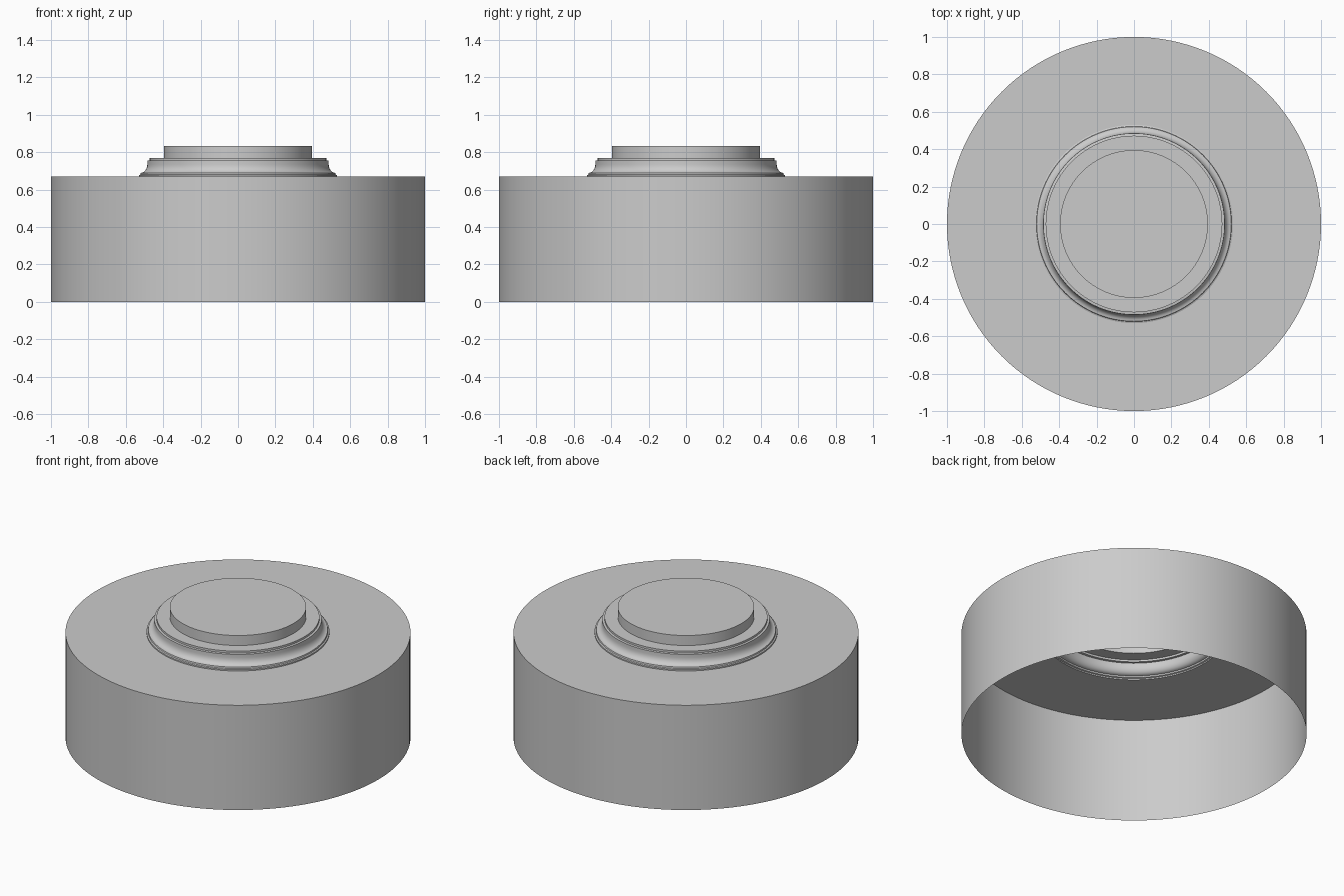
import bpy
import bmesh
import math

SEGMENTS = 128
TOP = 0.67       # height of the drum
LEDGE = 0.77     # height of the collar ledge
COLLAR_R = 0.53
CAP_R = 0.395

default = bpy.data.objects.get("Cube")
if default:
    bpy.data.objects.remove(default, do_unlink=True)


def lathe(name, profile):
    """Spin a (radius, height) profile around z into a thin open shell."""
    bm = bmesh.new()
    verts = [bm.verts.new((r, 0, z)) for r, z in profile]
    edges = [bm.edges.new(pair) for pair in zip(verts, verts[1:])]
    bmesh.ops.spin(bm, geom=verts + edges, cent=(0, 0, 0), axis=(0, 0, 1),
                   angle=math.tau, steps=SEGMENTS)
    bmesh.ops.remove_doubles(bm, verts=bm.verts, dist=0.0005)
    bmesh.ops.recalc_face_normals(bm, faces=bm.faces)
    mesh = bpy.data.meshes.new(name)
    bm.to_mesh(mesh)
    bm.free()
    obj = bpy.data.objects.new(name, mesh)
    bpy.context.collection.objects.link(obj)
    bpy.ops.object.select_all(action='DESELECT')
    obj.select_set(True)
    bpy.context.view_layer.objects.active = obj
    bpy.ops.object.shade_smooth_by_angle(angle=math.radians(30))
    return obj


# Hollow drum: flat ring on top, side wall, open underneath
lathe("drum_shell", [(COLLAR_R, TOP), (1, TOP), (1, 0)])

# Moulded collar: ledge, small lip, cove and stepped foot
cove = [(0.52 - 0.035 * math.sin(a), 0.735 - 0.045 * math.cos(a))
        for a in (math.radians(d) for d in range(90, -1, -15))]
lathe("moulded_collar",
      [(CAP_R, LEDGE), (0.472, LEDGE), (0.472, 0.757), (0.485, 0.755)]
      + cove
      + [(0.522, 0.681), (COLLAR_R, 0.678), (COLLAR_R, TOP)])

# Raised round cap
lathe("top_cap", [(0, 0.834), (CAP_R, 0.834), (CAP_R, LEDGE)])
